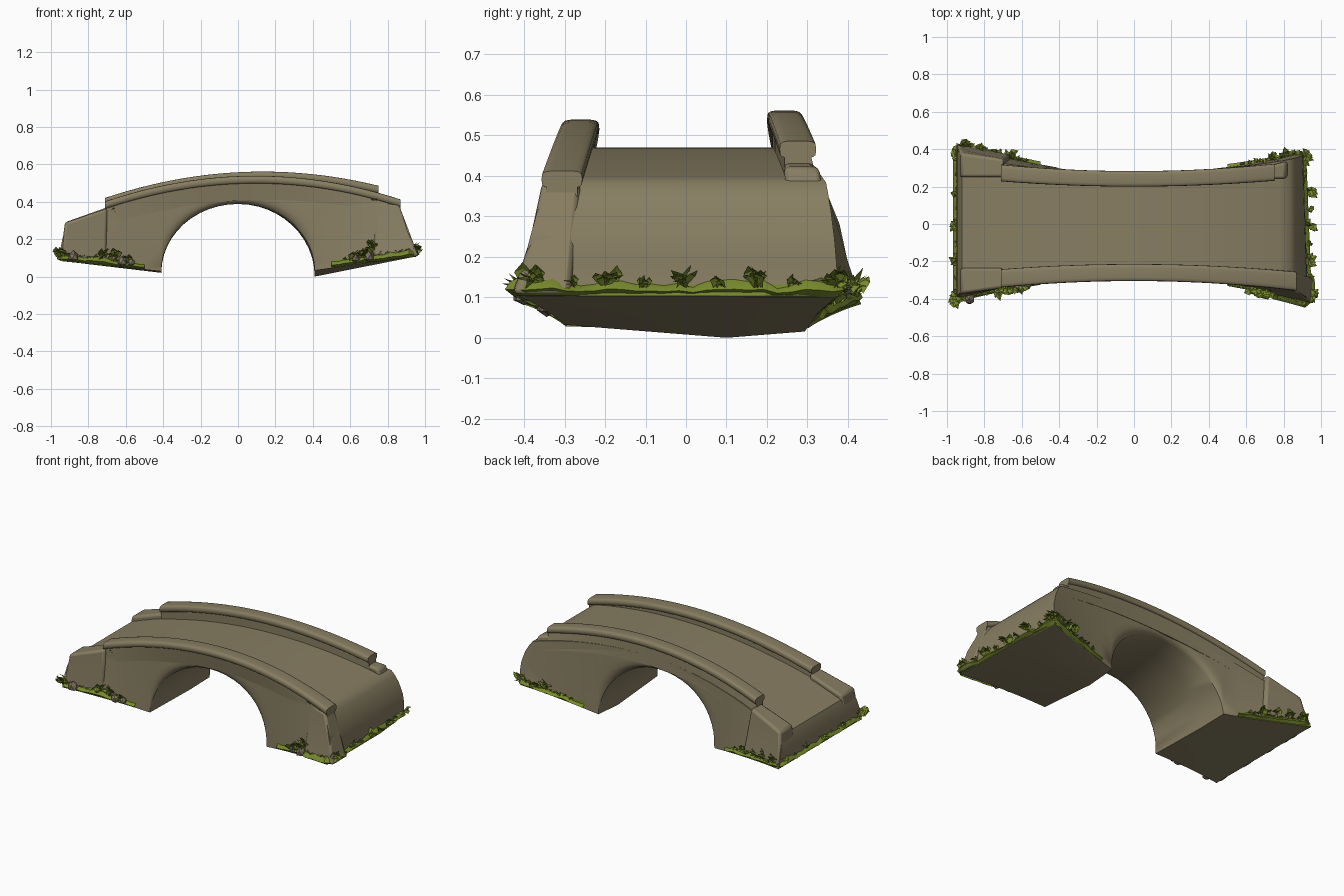
import bpy, bmesh, math, random
from mathutils import Vector

if "Cube" in bpy.data.objects:
    bpy.data.objects.remove(bpy.data.objects["Cube"])

random.seed(4)


def material(name, rgb):
    m = bpy.data.materials.new(name)
    m.diffuse_color = (*rgb, 1)
    m.use_nodes = True
    m.node_tree.nodes["Principled BSDF"].inputs["Base Color"].default_value = m.diffuse_color
    return m


STONE = material("stone", (0.243, 0.206, 0.121))
GRASS = material("grass", (0.185, 0.25, 0.025))
ROCK = material("rock", (0.21, 0.17, 0.115))


def lerp(a, b, t):
    return a + (b - a) * t


def finish(bm, name, mats, angle=40, bevel=0, recalc=True):
    if recalc:
        bmesh.ops.recalc_face_normals(bm, faces=bm.faces)
    me = bpy.data.meshes.new(name)
    bm.to_mesh(me)
    bm.free()
    ob = bpy.data.objects.new(name, me)
    bpy.context.collection.objects.link(ob)
    for m in mats:
        me.materials.append(m)
    if bevel:
        mod = ob.modifiers.new("worn_edges", 'BEVEL')
        mod.width, mod.segments = bevel, 2
    bpy.ops.object.select_all(action='DESELECT')
    ob.select_set(True)
    bpy.context.view_layer.objects.active = ob
    if angle:
        bpy.ops.object.shade_smooth_by_angle(angle=math.radians(angle))
    return ob


def loft(name, rings, **kw):
    bm = bmesh.new()
    vs = [[bm.verts.new(p) for p in r] for r in rings]
    n = len(rings[0])
    for a, b in zip(vs, vs[1:]):
        for i in range(n):
            j = (i + 1) % n
            bm.faces.new((a[i], a[j], b[j], b[i]))
    bm.faces.new(vs[0])
    bm.faces.new(vs[-1])
    return finish(bm, name, [STONE], **kw)


# Shape curves: deck height, underside height and half width
def deck(x):
    return 0.466 + 0.055 * x - 0.184 * x * x


def base(x, y):
    s = min(1, max(0, (abs(x) - 0.41) / 0.53))
    if x > 0:
        return lerp(0.08 * abs(y - 0.1), 0.105, s)
    return lerp(0.02 + 0.02 * abs(y - 0.1), 0.083, s)


FLARE = {(-1, -1): 0.035, (-1, 1): 0.065, (1, -1): 0.055, (1, 1): 0.02}


def half_width(x, t, sy):
    f = FLARE[(1 if x > 0 else -1, sy)] * max(0, (abs(x) - 0.2) / 0.75) ** 1.3
    return 0.272 + 0.082 * (x / 0.88) ** 2 + f * (1 - t)


# Bridge body: cross-sections lofted along x, over the arch and both abutments
ROWS = [0, 0.1, 0.3, 0.5, 0.75, 0.9, 1]
N = len(ROWS) - 1
stations = []                                   # (bottom x, top x, arch rise)
for k in range(6):
    f = k / 6
    stations.append((lerp(-0.95, -0.41, f), lerp(-0.92, -0.47, f), 0))
for k in range(25):
    a = math.pi * (1 - k / 24)
    stations.append((0.41 * math.cos(a), 0.47 * math.cos(a), math.sin(a)))
for k in range(1, 7):
    f = k / 6
    stations.append((lerp(0.41, 0.93, f), lerp(0.47, 0.835, f), 0))

bm = bmesh.new()
sections = []
for xb, xt, rise in stations:
    sides = []
    for sign in (-1, 1):
        col = []
        for i, t in enumerate(ROWS):
            x = lerp(xb, xt, t ** 2.6)
            if sign > 0 and x > 0.47:           # back right corner is set in
                x -= 0.03 * (x - 0.47) / 0.46 * (1 - t)
            y = half_width(x, t, sign) - (0.035, 0.012, 0, 0, 0, 0, 0)[i] * rise
            zb = lerp(base(xb, sign * y), 0.388, rise)
            col.append(bm.verts.new((x, sign * y, lerp(zb, deck(xt), t))))
        sides.append(col)
    mid = bm.verts.new((xb, 0.1, lerp(base(xb, 0.1), 0.388, rise)))
    sections.append((sides[0], sides[1], mid))


def add(vs, green=False):
    bm.faces.new(vs).material_index = int(green)


for k, (p, q) in enumerate(zip(sections, sections[1:])):
    leg = k < 5 or k >= 31
    for s in (0, 1):
        for i in range(N):
            add((p[s][i], p[s][i + 1], q[s][i + 1], q[s][i]), leg and i == 0)
        add((p[s][0], q[s][0], q[2], p[2]))
    add((p[0][N], p[1][N], q[1][N], q[0][N]))
for f, b, m in (sections[0], sections[-1]):
    add((f[0], f[1], b[1], b[0], m), True)
    for i in range(1, N):
        add((f[i], f[i + 1], b[i + 1], b[i]))
finish(bm, "bridge_body", [STONE, GRASS])


# Parapets: a low wall and a rounded coping stone on each side
def parapet(side, sign, x0, x1, inner, outer, top):
    wall, cap = [], []
    for k in range(25):
        x = lerp(x0, x1, k / 24)
        q = (x / 0.87) ** 2
        yi, yo = inner + 0.042 * q, outer + 0.052 * q
        zt = top(x)
        zb = zt - 0.042
        wall.append([(x, sign * (yi + 0.012), deck(x) - 0.06), (x, sign * (yi + 0.012), zb + 0.01),
                     (x, sign * (yo - 0.014), zb + 0.01),
                     (x, sign * (half_width(x, 1, sign) + 0.003), deck(x) - 0.06)])
        ring = []
        for j in range(14):
            a = 2 * math.pi * j / 14
            c, s = math.cos(a), math.sin(a)
            ring.append((x, sign * ((yi + yo) / 2 + (yo - yi) / 2 * math.copysign(abs(c) ** 0.4, c)),
                         (zt + zb) / 2 + (zt - zb) / 2 * math.copysign(abs(s) ** 0.5, s)))
        cap.append(ring)
    loft(side + "_parapet_wall", wall)
    loft(side + "_coping", cap, angle=50)


parapet("front", -1, -0.71, 0.87, 0.214, 0.305, lambda x: 0.537 + 0.04 * x - 0.211 * x * x)
parapet("back", 1, -0.71, 0.75, 0.2, 0.283, lambda x: 0.558 + 0.0525 * x - 0.198 * x * x)


# End piers: blocks lofted from the outer end (k = 0) to the narrower inner end
def pier(name, sign, bx, by, bz, tx, ty, tz):
    rings = []
    for k in (0, 1):
        b1, t1 = by[1] - 0.06 * k, ty[1] - 0.03 * k
        mx, mz = lerp(bx[k], tx[k], 0.5), lerp(bz, tz[k], 0.5)
        rings.append([(bx[k], sign * by[0], bz), (bx[k], sign * b1, bz), (mx, sign * lerp(b1, t1, 0.6), mz),
                      (tx[k], sign * t1, tz[k]), (tx[k], sign * ty[0], tz[k]),
                      (mx, sign * lerp(by[0], ty[0], 0.5), mz)])
    loft(name, rings, bevel=0.014)


pier("front_left_pier", -1, (-0.95, -0.7), (0.25, 0.4), 0.095, (-0.925, -0.7), (0.235, 0.372), (0.288, 0.365))
pier("back_left_pier", 1, (-0.95, -0.66), (0.25, 0.432), 0.1, (-0.925, -0.7), (0.25, 0.378), (0.29, 0.37))
pier("front_right_pier", -1, (0.965, 0.72), (0.285, 0.432), 0.108, (0.86, 0.735), (0.26, 0.358), (0.385, 0.4))
pier("back_right_pier", 1, (0.905, 0.68), (0.29, 0.385), 0.105, (0.81, 0.7), (0.24, 0.333), (0.42, 0.44))

# Moss skirt: wavy green ribbon around the foot of each abutment
for sx, label in ((-1, "left"), (1, "right")):
    path = []                                   # (x, y, outward x, outward y)
    end = 0.952 if sx < 0 else 0.935
    for k in range(13):
        x = sx * lerp(0.5, end - 0.02, k / 12)
        path.append((x, -half_width(x, 0, -1), 0, -1))
    yf, yb = half_width(sx * end, 0, -1) - 0.02, half_width(sx * end, 0, 1) - 0.02
    for k in range(23):
        inset = 0.03 * k / 22 if sx > 0 else 0
        path.append((sx * (end - inset), lerp(-yf, yb, k / 22), sx, 0))
    for k in range(13):
        x = sx * lerp(end - 0.04, 0.5, k / 12)
        path.append((x, half_width(x, 0, 1), 0, 1))
    skirt = bmesh.new()
    rows = []
    for x, y, nx, ny in path:
        h = random.uniform(0.03, 0.058)
        corner = sx > 0 and x > 0.74 and y < -0.28   # the front right pier stands proud
        o = 0.025 if corner else 0.006
        zb = base(x, y)
        rows.append([skirt.verts.new((x + nx * (o + d), y + ny * (o + d), zb + z))
                     for d, z in ((-0.012, 0), (0.01, 0.35 * h), (-0.002, 0.7 * h), (-0.03, h))])
    for a, b in zip(rows, rows[1:]):
        for i in range(3):
            f = skirt.faces.new((a[i], b[i], b[i + 1], a[i + 1]))
            f.normal_update()
            if f.normal.dot(f.calc_center_median()) < 0:
                f.normal_flip()
    finish(skirt, label + "_moss_skirt", [GRASS], recalc=False)

# Grass: folded blades gathered into tufts
grass = bmesh.new()


def tuft(p, out, size, count=7):
    for _ in range(count):
        a = math.atan2(out[1], out[0]) + random.uniform(-1.4, 1.4)
        d = Vector((math.cos(a), math.sin(a), 0))
        side = Vector((-d.y, d.x, 0))
        length = size * random.uniform(0.7, 1.15)
        lift = random.uniform(0.25, 1.2)
        root = Vector(p) - d * 0.01 + side * random.uniform(-0.4, 0.4) * size
        tip = root + d * length * math.cos(lift) + Vector((0, 0, length * math.sin(lift)))
        mid = root.lerp(tip, 0.45) + Vector((0, 0, 0.15 * length))
        w = side * length * 0.3
        pts = [root, mid - w, tip, mid + w, mid + Vector((0, 0, 0.1 * length))]
        v = [grass.verts.new((max(-1, min(1, c.x)), max(-0.455, min(0.455, c.y)), c.z)) for c in pts]
        for i in range(4):
            f = grass.faces.new((v[i], v[(i + 1) % 4], v[4]))
            f.normal_update()
            if f.normal.z < 0:
                f.normal_flip()


# small tufts along the sides, larger ones along the ends
for sx in (-1, 1):
    for sy in (-1, 1):
        for k in range(10):
            x = sx * lerp(0.58, 0.91, k / 9)
            y = sy * half_width(x, 0, sy)
            tuft((x, y, base(x, y) + 0.022), (0, sy), 0.036, 4)
    for k in range(9):
        y = lerp(-0.38, 0.36, k / 8)
        x = 0.94 if sx < 0 or y < 0.2 else 0.91
        tuft((sx * x, y, base(sx, y) + 0.018), (sx, 0), 0.062 if k % 2 == 0 else 0.035, 8)
tuft((0.96, -0.38, 0.12), (1, -0.5), 0.055, 8)
# larger clumps against the side walls
for x, sy, z in ((-0.72, -1, 0.05), (-0.66, -1, 0.055), (-0.6, -1, 0.03), (0.62, -1, 0.03), (0.69, -1, 0.045),
                 (0.72, -1, 0.075), (0.66, -1, 0.03), (0.74, 1, 0.05), (0.8, 1, 0.03), (0.86, 1, 0.04),
                 (-0.9, 1, 0.04), (-0.82, 1, 0.05), (-0.74, 1, 0.04), (-0.66, 1, 0.04), (-0.95, -1, 0.03)):
    y = sy * (half_width(x, 0.1, sy) + 0.008)
    tuft((x, y, base(x, y) + z - 0.01), (0, sy), 0.062, 9)
# sprigs under the coping
for x in (-0.66, 0.73):
    tuft((x, -half_width(x, 0.95, -1), deck(x) - 0.01), (0, -1), 0.03, 5)
finish(grass, "grass_tufts", [GRASS], angle=0, recalc=False)

# Loose rocks at the foot of the walls
rocks = bmesh.new()
for x, sy, r in ((-0.62, -1, 0.028), (-0.57, -1, 0.02), (0.7, -1, 0.03), (0.63, -1, 0.022), (-0.88, -1, 0.03)):
    y = sy * (half_width(x, 0, sy) + 0.015)
    for v in bmesh.ops.create_icosphere(rocks, subdivisions=1, radius=r)["verts"]:
        v.co = v.co * random.uniform(0.85, 1.15) + Vector((x, y, base(x, y) + 0.03))
finish(rocks, "loose_rocks", [ROCK], angle=0)
